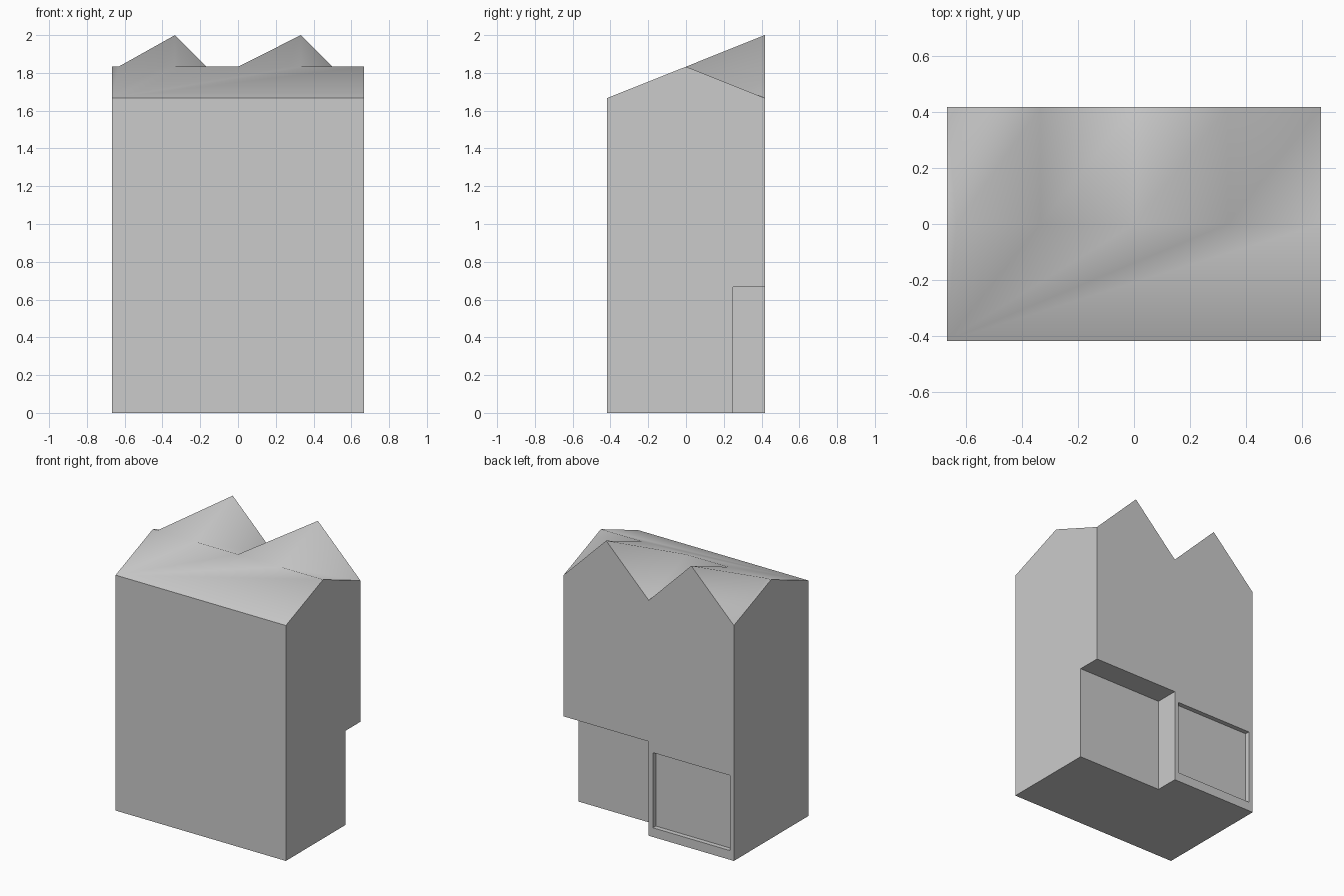
import bpy, bmesh, math
from mathutils import Vector

if "Cube" in bpy.data.objects:
    bpy.data.objects.remove(bpy.data.objects["Cube"])

W, D = 0.667, 0.417             # half width, half depth
EAVE, RIDGE, PEAK = 1.667, 1.833, 2.0
G = W / 2                       # half width of one gable


def box(name, lo, hi):
    bm = bmesh.new()
    bmesh.ops.create_cube(bm, size=1)
    lo, hi = Vector(lo), Vector(hi)
    for v in bm.verts:
        v.co = Vector([(lo[i] + hi[i]) / 2 + v.co[i] * (hi[i] - lo[i]) for i in range(3)])
    me = bpy.data.meshes.new(name)
    bm.to_mesh(me)
    bm.free()
    ob = bpy.data.objects.new(name, me)
    bpy.context.collection.objects.link(ob)
    ob.hide_render = True
    return ob


bm = bmesh.new()


def face(*pts):
    bm.faces.new([bm.verts.new(p) for p in pts])


# roof corners running along x
eave_back = lambda x: (x, D, EAVE)
eave_front = lambda x: (x, -D, EAVE)
ridge = lambda x: (x, 0, RIDGE)
peak = lambda x: (x, D, PEAK)
starts = [-W + 0.035, 0]        # where each gable leaves the ridge

# walls and floor
face((-W, -D, 0), (-W, D, 0), (W, D, 0), (W, -D, 0))
face((-W, -D, 0), (W, -D, 0), eave_front(W), eave_front(-W))
for x in (-W, W):
    face((x, -D, 0), (x, D, 0), eave_back(x), ridge(x), eave_front(x))
face((-W, D, 0), eave_back(-W), peak(-G), eave_back(0), peak(G), eave_back(W), (W, D, 0))

# front slope up to the ridge
face(eave_front(-W), eave_front(W), ridge(W), ridge(G), ridge(0),
     ridge(-G), ridge(starts[0]), ridge(-W))

# two gables rising at the back
for mid, start in zip((-G, G), starts):
    left, right = mid - G, mid + G
    face(ridge(start), ridge(mid), peak(mid))
    face(ridge(start), peak(mid), eave_back(left))
    face(ridge(mid), eave_back(right), peak(mid))
    face(ridge(mid), ridge(right), eave_back(right))
face(ridge(-W), ridge(starts[0]), eave_back(-W))

bmesh.ops.remove_doubles(bm, verts=bm.verts, dist=1e-4)
bmesh.ops.recalc_face_normals(bm, faces=bm.faces)
mesh = bpy.data.meshes.new("house_block")
bm.to_mesh(mesh)
bm.free()
house = bpy.data.objects.new("house_block", mesh)
bpy.context.collection.objects.link(house)

# entrance notch and recessed window panel in the back wall
cutters = [box("entrance_cutter", (0, 0.25, -0.2), (W + 0.2, D + 0.2, 0.667)),
           box("panel_cutter", (-0.635, D - 0.033, 0.065), (-0.032, D + 0.2, 0.597))]
bpy.context.view_layer.objects.active = house
house.select_set(True)
for c in cutters:
    m = house.modifiers.new(c.name, 'BOOLEAN')
    m.operation, m.solver, m.object = 'DIFFERENCE', 'EXACT', c
    bpy.ops.object.modifier_apply(modifier=m.name)
    bpy.data.objects.remove(c)

# soft roof, crisp wall edges
bpy.ops.object.shade_smooth_by_angle(angle=math.radians(60))
